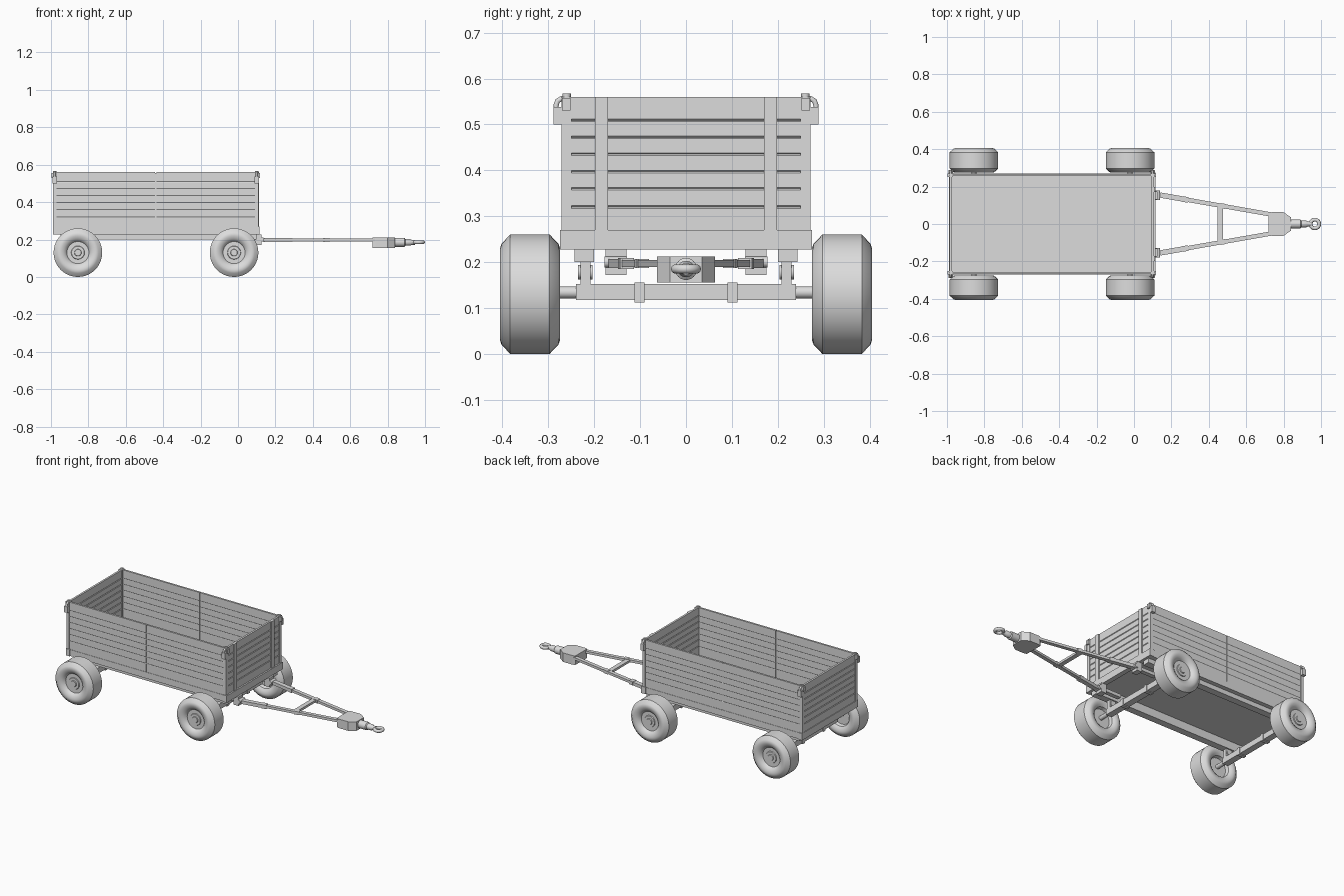
import bpy, bmesh, math
from mathutils import Vector, Matrix

if "Cube" in bpy.data.objects:
    bpy.data.objects.remove(bpy.data.objects["Cube"])

grey = bpy.data.materials.new("plain grey")
grey.use_nodes = True
grey.diffuse_color = (0.72, 0.72, 0.72, 1)
grey.node_tree.nodes["Principled BSDF"].inputs["Base Color"].default_value = grey.diffuse_color


def finish(name, bm, smooth=False):
    bmesh.ops.recalc_face_normals(bm, faces=bm.faces)
    mesh = bpy.data.meshes.new(name)
    bm.to_mesh(mesh)
    bm.free()
    mesh.materials.append(grey)
    ob = bpy.data.objects.new(name, mesh)
    bpy.context.collection.objects.link(ob)
    if smooth:
        bpy.ops.object.select_all(action="DESELECT")
        ob.select_set(True)
        bpy.context.view_layer.objects.active = ob
        bpy.ops.object.shade_smooth_by_angle(angle=math.radians(32))


def box(name, x, y, z):
    """Box from three (min, max) ranges."""
    bm = bmesh.new()
    bmesh.ops.create_cube(bm, size=1)
    for v in bm.verts:
        v.co = [sum(r) / 2 + c * (r[1] - r[0]) for r, c in zip((x, y, z), v.co)]
    finish(name, bm)


def both(name, x, y, z):
    """Box and its mirror across y = 0."""
    box(name + "_left_side", x, y, z)
    box(name + "_right_side", x, (-y[1], -y[0]), z)


def prism(name, points, offset):
    """Closed polygon swept along an offset."""
    bm = bmesh.new()
    face = bm.faces.new([bm.verts.new(p) for p in points])
    new = bmesh.ops.extrude_face_region(bm, geom=[face])["geom"]
    bmesh.ops.translate(bm, vec=offset, verts=[g for g in new if isinstance(g, bmesh.types.BMVert)])
    finish(name, bm)


def beam(name, a, b, width, height):
    """Rectangular bar between two points."""
    a, b = Vector(a), Vector(b)
    side = (b - a).cross(Vector((0, 0, 1))).normalized() * width / 2
    up = Vector((0, 0, height / 2))
    prism(name, [a + side + up, a - side + up, a - side - up, a + side - up], b - a)


def lathe(name, profile, centre, axis, steps=40):
    """Revolve (radius, distance) pairs about an axis."""
    bm = bmesh.new()
    verts = [bm.verts.new((r, 0, d)) for r, d in profile]
    edges = [bm.edges.new(pair) for pair in zip(verts, verts[1:])]
    bmesh.ops.spin(bm, geom=verts + edges, cent=(0, 0, 0), axis=(0, 0, 1),
                   angle=math.tau, steps=steps, use_duplicate=False)
    bmesh.ops.remove_doubles(bm, verts=bm.verts, dist=0.0002)
    turn = Vector((0, 0, 1)).rotation_difference(Vector(axis)).to_matrix().to_4x4()
    bm.transform(Matrix.Translation(centre) @ turn)
    finish(name, bm, True)


def rod(name, a, b, radius):
    length = (Vector(b) - Vector(a)).length
    lathe(name, [(0, 0), (radius, 0), (radius, length), (0, length)], a, Vector(b) - Vector(a), 20)


def tube(name, points, radius, cyclic=False):
    """Round bar along a path."""
    curve = bpy.data.curves.new(name, "CURVE")
    curve.dimensions = "3D"
    curve.bevel_depth, curve.bevel_resolution = radius, 3
    curve.use_fill_caps = True
    spline = curve.splines.new("POLY")
    spline.points.add(len(points) - 1)
    for p, co in zip(spline.points, points):
        p.co = (*co, 1)
    spline.use_cyclic_u = cyclic
    curve.materials.append(grey)
    bpy.context.collection.objects.link(bpy.data.objects.new(name, curve))


# Plank walls: cross-section with shallow V grooves, swept along the wall
SEAMS = [0.32, 0.36, 0.397, 0.435, 0.472, 0.509]
BACK, FRONT, SIDE, SILL = -0.98, 0.1, 0.262, 0.267


def wall(name, along, place, depth):
    face, gap = 0.006, 0.003
    edge = [(face, SILL)]
    for s in SEAMS:
        edge += [(face, s - gap), (face - depth, s), (face, s + gap)]
    edge.append((face, 0.56))
    outline = edge + [(-d, z) for d, z in reversed(edge)]
    prism(name, [place(d, z) for d, z in outline], along)


MID = (BACK + FRONT) / 2
half = FRONT - MID - 0.003
for tag, s in (("left", 1), ("right", -1)):
    for part, x in (("rear", BACK), ("front", MID + 0.003)):
        wall(f"{tag}_{part}_side_wall", (half, 0, 0), lambda d, z: (x, s * SIDE + d, z), 0.0012)
    box(f"{tag}_centre_post", (MID - 0.004, MID + 0.004),
        sorted((s * (SIDE - 0.003), s * (SIDE + 0.003))), (SILL, 0.555))
for tag, x in (("front", FRONT), ("rear", BACK)):
    wall(f"{tag}_end_wall", (0, 2 * SIDE, 0), lambda d, z: (x + d, -SIDE, z), 0.003)

# End gate straps
both("gate_strap", (FRONT, FRONT + 0.012), (0.17, 0.198), (0.265, 0.56))

# Corner posts with pins and hooked latches
for tag, x in (("front", FRONT), ("rear", BACK)):
    both(f"{tag}_corner_post", (x - 0.009, x + 0.009), (0.25, 0.271), (0.24, 0.56))
    for s in (-1, 1):
        rod(f"{tag}_post_pin", (x, s * 0.26, 0.55), (x, s * 0.26, 0.567), 0.009)
        tube(f"{tag}_latch_hook", [(x, s * y, z) for y, z in
             ((0.258, 0.556), (0.272, 0.556), (0.28, 0.551), (0.283, 0.542), (0.283, 0.51))], 0.006)
    out = 1 if tag == "front" else -1
    both(f"{tag}_latch_handle", (x - 0.012, x + 0.012), (0.271, 0.289), (0.5, 0.538))
    both(f"{tag}_latch_plate", sorted((x, x + out * 0.018)), (0.252, 0.27), (0.53, 0.557))

# Floor set on a perimeter frame, with rails beneath
box("floor", (BACK, FRONT), (-SIDE, SIDE), (0.25, SILL))
both("frame_edge", (BACK, FRONT), (0.243, 0.27), (0.228, SILL))
box("front_sill", (0.085, 0.115), (-0.275, 0.275), (0.227, 0.27))
box("rear_sill", (-0.99, -0.965), (-0.275, 0.275), (0.227, 0.27))
both("side_rail", (-0.95, 0.1), (0.2, 0.243), (0.2, 0.25))

# Axles, hangers and wheels
OUTER = [(0.064, 0.052), (0.076, 0.061), (0.09, 0.0655), (0.1, 0.0655), (0.11, 0.062), (0.13, 0.043)]
WHEEL = [(0, 0.054), (0.017, 0.054), (0.019, 0.049), (0.034, 0.049), (0.036, 0.044), (0.059, 0.044)]
WHEEL += OUTER + [(r, -d) for r, d in reversed(OUTER)] + [(0.059, -0.032), (0, -0.032)]
for tag, x in (("front", -0.021), ("rear", -0.856)):
    box(f"{tag}_axle_beam", (x - 0.02, x + 0.02), (-0.24, 0.24), (0.117, 0.152))
    rod(f"{tag}_axle_shaft", (x, -0.33, 0.134), (x, 0.33, 0.134), 0.013)
    both(f"{tag}_axle_clamp", (x - 0.024, x + 0.024), (0.09, 0.112), (0.112, 0.156))
    both(f"{tag}_spring_hanger", (x - 0.02, x + 0.02), (0.208, 0.23), (0.15, 0.202))
    for s, side in ((1, "left"), (-1, "right")):
        rod(f"{tag}_{side}_hanger_pin", (x, s * 0.204, 0.178), (x, s * 0.235, 0.178), 0.016)
        lathe(f"{tag}_{side}_wheel", WHEEL, (x, s * 0.34, 0.13), (0, s, 0))

# Drawbar arms with brackets
both("drawbar_bracket", (0.09, 0.125), (0.13, 0.175), (0.172, 0.228))
both("drawbar_bracket_link", (-0.022, 0.1), (0.138, 0.165), (0.19, 0.21))
for s in (-1, 1):
    def arm_point(x):
        return (x, s * (0.16 - (x - 0.11) * 0.175), 0.197)
    rod("drawbar_pivot", (0.128, s * 0.128, 0.2), (0.128, s * 0.178, 0.2), 0.012)
    beam("drawbar_arm", arm_point(0.11), arm_point(0.75), 0.023, 0.015)
    beam("drawbar_sleeve", arm_point(0.14), arm_point(0.29), 0.028, 0.02)
    beam("drawbar_collar", arm_point(0.26), arm_point(0.29), 0.03, 0.023)
    beam("drawbar_tip_sleeve", arm_point(0.46), arm_point(0.49), 0.027, 0.02)
box("drawbar_crossbar", (0.447, 0.475), (-0.1, 0.1), (0.19, 0.204))

# Hitch head, shaft and towing eye
head = [(0.72, 0.058), (0.735, 0.063), (0.8, 0.063), (0.84, 0.035)]
head += [(x, -y) for x, y in reversed(head)]
prism("hitch_head", [(x, y, 0.156) for x, y in head], (0, 0, 0.056))
lathe("hitch_shaft", [(0, 0), (0.024, 0), (0.024, 0.055), (0.018, 0.06), (0.018, 0.085),
                      (0.013, 0.095), (0.013, 0.112), (0, 0.112)], (0.835, 0, 0.185), (1, 0, 0), 24)
ring = [(0.967 + 0.023 * math.cos(a), 0.023 * math.sin(a), 0.185)
        for a in (i * math.tau / 28 for i in range(28))]
tube("towing_eye", ring, 0.01, True)
